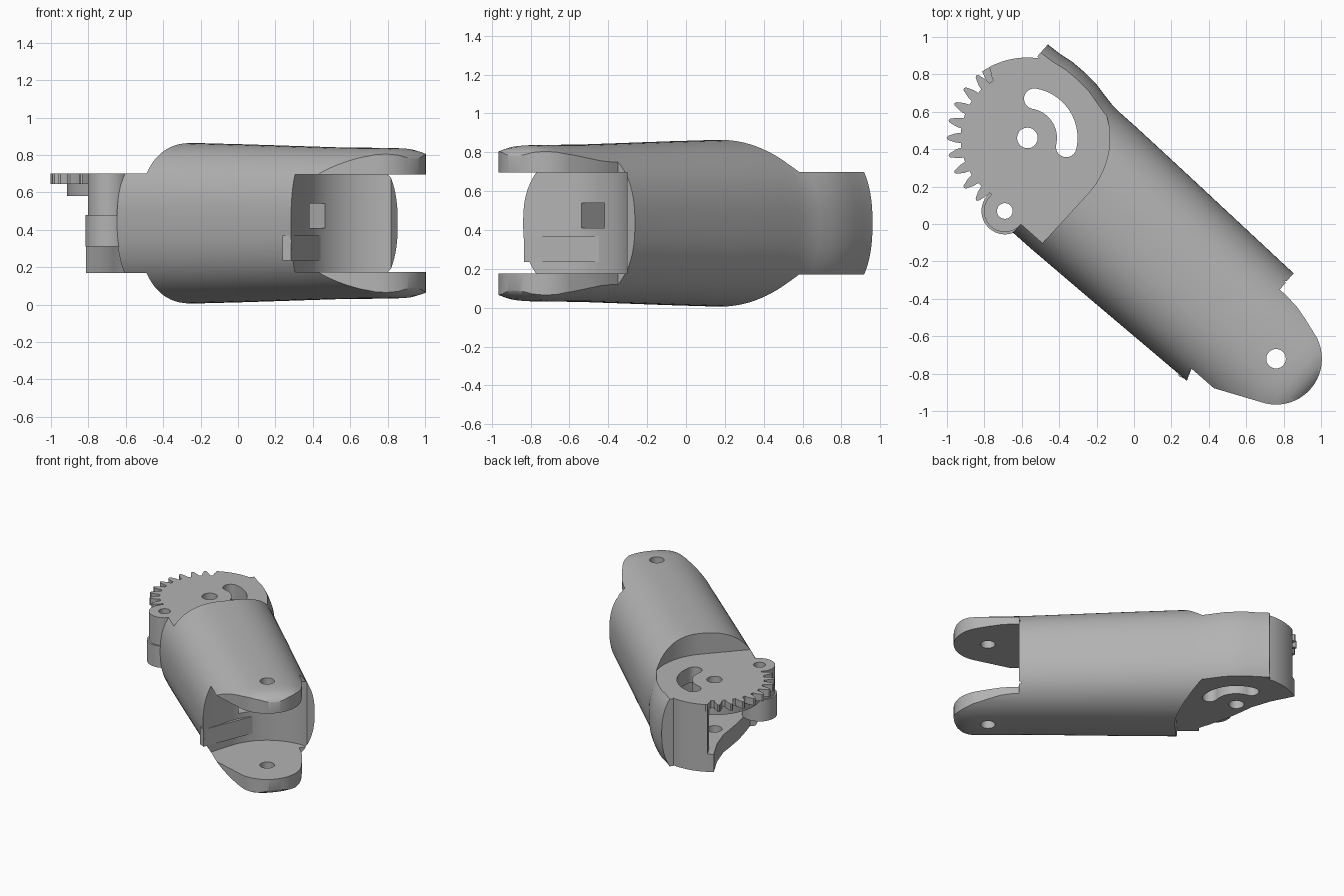
import bpy, bmesh
from math import sin, cos, pi, radians, copysign

cube = bpy.data.objects.get("Cube")
if cube:
    bpy.data.objects.remove(cube, do_unlink=True)

grey = bpy.data.materials.new("light_grey")
grey.use_nodes = True
grey.diffuse_color = (0.45, 0.45, 0.45, 1)
grey.node_tree.nodes["Principled BSDF"].inputs["Base Color"].default_value = (0.45, 0.45, 0.45, 1)

# Everything is built along +x with the toothed pivot at the origin, then placed
MID = 0.435             # height of the body axis
LOW, HIGH = 0.17, 0.70  # flats of the toothed end
TIP = 1.778             # distance to the fork pivot
TURN = 41.6             # angle of the body in plan
parts = []


def polar(r, a, cx=0, cy=0):
    return (cx + r * cos(radians(a)), cy + r * sin(radians(a)))


def arc(r, a0, a1, cx=0, cy=0, n=32):
    return [polar(r, a0 + (a1 - a0) * i / n, cx, cy) for i in range(n + 1)]


def circle(r, cx=0, cy=0):
    return arc(r, 0, 360, cx, cy, 48)[:-1]


def finish(name, bm, part):
    bmesh.ops.recalc_face_normals(bm, faces=bm.faces)
    mesh = bpy.data.meshes.new(name)
    bm.to_mesh(mesh)
    bm.free()
    mesh.materials.append(grey)
    ob = bpy.data.objects.new(name, mesh)
    bpy.context.collection.objects.link(ob)
    if part:
        parts.append(ob)
    else:
        ob.hide_render = True
    return ob


def prism(name, outline, z0, z1, part=True):
    bm = bmesh.new()
    face = bm.faces.new([bm.verts.new((x, y, z0)) for x, y in outline])
    ext = bmesh.ops.extrude_face_region(bm, geom=[face], use_keep_orig=True)
    tops = [v for v in ext["geom"] if isinstance(v, bmesh.types.BMVert)]
    bmesh.ops.translate(bm, verts=tops, vec=(0, 0, z1 - z0))
    return finish(name, bm, part)


def squarish(t, power=2.4):
    """Point on a slightly squared unit circle."""
    return [copysign(abs(c) ** (2 / power), c) for c in (cos(t), sin(t))]


def loft(name, profile, n=96):
    bm = bmesh.new()
    section = [squarish(2 * pi * (i + 0.5) / n) for i in range(n)]
    rings = [[bm.verts.new((x, r * c, MID + r * s)) for c, s in section] for x, r in profile]
    for a, b in zip(rings, rings[1:]):
        for i in range(n):
            j = (i + 1) % n
            bm.faces.new((a[i], a[j], b[j], b[i]))
    bm.faces.new(rings[0])
    bm.faces.new(rings[-1])
    return finish(name, bm, True)


def cut(ob, outline, z0=-0.3, z1=1.3, operation='DIFFERENCE'):
    cutter = prism("cutter", outline, z0, z1, False)
    mod = ob.modifiers.new("cut", 'BOOLEAN')
    mod.operation, mod.solver, mod.object = operation, 'EXACT', cutter
    bpy.context.view_layer.objects.active = ob
    bpy.ops.object.modifier_apply(modifier=mod.name)
    bpy.data.objects.remove(cutter, do_unlink=True)


# Rounded tapered body with a waisted neck and a domed tip
body = loft("finger_body", [
    (-0.25, 0.447), (-0.17, 0.452), (-0.09, 0.464), (0.0, 0.466), (0.08, 0.461), (0.16, 0.445),
    (0.22, 0.434), (0.28, 0.43), (0.4, 0.43), (0.8, 0.422), (1.5, 0.405), (1.85, 0.403),
    (1.92, 0.4), (1.965, 0.39), (2.0, 0.372), (2.02, 0.35), (2.032, 0.32)])

# Plan outline of the body and the fork prongs
cut(body, [(-0.4, -0.6), (1.54, -0.6), (1.49, -0.36), (1.62, -0.345)]
    + arc(0.245, -63, 70, TIP)
    + [(1.76, 0.261), (1.68, 0.281), (1.6, 0.289), (1.547, 0.29), (1.545, 0.6), (-0.4, 0.6)],
    operation='INTERSECT')

# Flats above and below the toothed end
flat = [(-0.6, -0.6), (0.43, -0.6)] + arc(0.44, 0, 60) + [(0.22, 0.6), (-0.6, 0.6)]
cut(body, flat, HIGH, 1.3)
cut(body, flat, -0.3, LOW)

# Space between the plates, leaving the side wall
cut(body, [(-0.5, -0.6), (0.28, -0.6)] + arc(0.36, -40, 90) + [(-0.5, 0.36)])

# Fork gap: hollow round back running into a straight flank
cut(body, [(1.535, -0.48), (2.3, -0.6), (2.3, 0.6), (1.545, 0.6)]
    + arc(0.42, 123.7, 203.6, TIP) + [(1.494, -0.39)], 0.175, 0.695)

# Square channel and fork pin holes
cut(body, [(0.2, -0.115), (1.5, -0.115), (1.5, 0.03), (0.2, 0.03)], 0.41, 0.54)
cut(body, circle(0.052, TIP))

# Flat stop block on the back of the fork gap
prism("stop_block", [(1.32, 0), (1.355, 0), (1.497, -0.4), (1.45, -0.415), (1.36, -0.3)],
      0.235, 0.37)

# Toothed plate
FIRST, PITCH, TEETH = 116.5 + TURN, 12.7, 10
gear = arc(0.40, -38, 115) + arc(0.43, 125, FIRST - 4, n=10)
for i in range(TEETH):
    a = FIRST + PITCH * i
    gear += [polar(r, a + da) for da, r in
             ((-3.6, 0.385), (-1.4, 0.425), (0, 0.432), (1.4, 0.425), (3.6, 0.385),
              (4.4, 0.357), (PITCH - 4.4, 0.357))]
gear += arc(0.42, FIRST + PITCH * TEETH - 4, 298, n=10) + [(0.27, -0.385), (0.32, -0.3)]
top_plate = prism("toothed_plate", gear, 0.645, HIGH)
hub = prism("plate_backing", circle(0.345), 0.58, 0.65)

# Lower plate with a hollowed free edge
bottom_plate = prism("lower_plate", arc(0.39, -38, 115) + arc(0.43, 125, 166, n=10)
                     + [(-0.25, 0.04), (-0.11, -0.04), (-0.03, -0.11), (0.08, -0.2),
                        (0.2, -0.28), (0.3, -0.34), (0.32, -0.3)], LOW, 0.31)

# Curved end of the side wall
prism("side_wall_end", arc(0.43, 117, 160) + arc(0.345, 160, 95), LOW, HIGH)

# Pin lug hanging from the toothed plate
LUG = (0.169, -0.372)
lug = prism("pin_lug", circle(0.125, *LUG), 0.31, 0.48)
lug_top = prism("pin_lug_top", circle(0.112, *LUG), 0.48, HIGH)

# Pivot hole, curved slot and lug hole through the plates
A0, A1 = TURN - 13, TURN + 80
slot = (arc(0.268, A0, A1)
        + arc(0.055, A1, A1 + 180, *polar(0.213, A1), n=12)[1:-1]
        + arc(0.158, A1, A0)
        + arc(0.055, A0 + 180, A0 + 360, *polar(0.213, A0), n=12)[1:-1])
for plate in (top_plate, hub, bottom_plate):
    cut(plate, circle(0.055))
    cut(plate, slot)
for piece in (top_plate, lug, lug_top):
    cut(piece, circle(0.042, *LUG))

# Place and shade all parts
for ob in parts:
    ob.location = (-0.57, 0.46, 0)
    ob.rotation_euler = (0, 0, radians(-TURN))
    bpy.ops.object.select_all(action='DESELECT')
    ob.select_set(True)
    bpy.context.view_layer.objects.active = ob
    bpy.ops.object.shade_smooth_by_angle(angle=radians(30))
